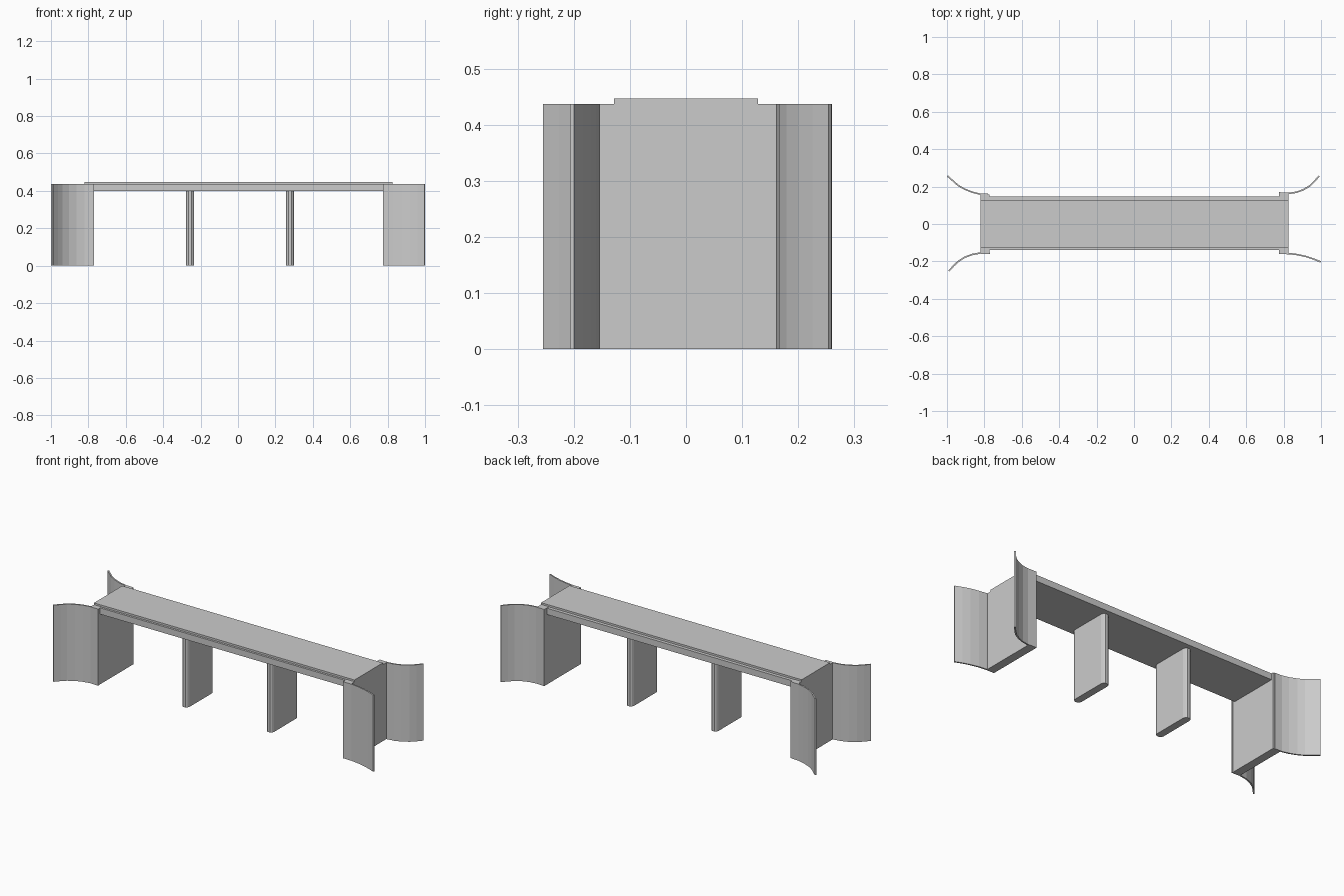
import bpy, bmesh
from mathutils import Vector

if "Cube" in bpy.data.objects:
    bpy.data.objects.remove(bpy.data.objects["Cube"])


def prism(name, pts, z0, z1, smooth=False):
    """Extrude a closed plan outline from z0 to z1."""
    bm = bmesh.new()
    face = bm.faces.new([bm.verts.new((x, y, z0)) for x, y in pts])
    ext = bmesh.ops.extrude_face_region(bm, geom=[face])
    verts = [v for v in ext["geom"] if isinstance(v, bmesh.types.BMVert)]
    bmesh.ops.translate(bm, verts=verts, vec=(0, 0, z1 - z0))
    bmesh.ops.recalc_face_normals(bm, faces=bm.faces)
    me = bpy.data.meshes.new(name)
    bm.to_mesh(me)
    bm.free()
    ob = bpy.data.objects.new(name, me)
    bpy.context.collection.objects.link(ob)
    return ob


def box(name, x0, x1, y0, y1, z0, z1):
    return prism(name, [(x0, y0), (x1, y0), (x1, y1), (x0, y1)], z0, z1)


def ribbon(name, path, z1, t=0.008):
    """Thin wall following a plan path."""
    p = [Vector(q) for q in path]
    a, b = [], []
    for i, q in enumerate(p):
        d = (p[min(i + 1, len(p) - 1)] - p[max(i - 1, 0)]).normalized()
        n = Vector((-d.y, d.x)) * t / 2
        a.append(q + n)
        b.append(q - n)
    return prism(name, a + b[::-1], 0, z1)


TOP = 0.437

# Road deck and the wider beam under it
box("road_deck", -0.82, 0.825, -0.128, 0.128, TOP - 0.005, 0.447)
box("deck_beam", -0.81, 0.815, -0.14, 0.147, 0.40, TOP - 0.001)

# End abutments
box("left_abutment", -0.82, -0.772, -0.156, 0.158, 0, TOP)
box("right_abutment", 0.776, 0.825, -0.156, 0.163, 0, TOP)

# Piers with rounded noses
for name, x in (("left_pier", -0.256), ("right_pier", 0.278)):
    w, l, c = 0.021, 0.12, 0.014
    half = [(w, l - c * 1.3), (w * 0.8, l - c * 0.5), (w * 0.35, l)]
    back = half + [(-a, b) for a, b in half[::-1]]
    outline = back + [(-a, -b) for a, b in back]
    prism(name, [(x + a, b) for a, b in outline], 0, 0.405)

# Curved wing walls
wings = {
    "front_left_wing": [(-0.77, -0.157), (-0.82, -0.155), (-0.865, -0.163), (-0.905, -0.178),
                        (-0.94, -0.2), (-0.965, -0.224), (-0.99, -0.252)],
    "back_left_wing": [(-0.78, 0.158), (-0.825, 0.16), (-0.865, 0.17), (-0.905, 0.186),
                       (-0.94, 0.206), (-0.965, 0.228), (-0.998, 0.257)],
    "back_right_wing": [(0.776, 0.166), (0.83, 0.164), (0.87, 0.17), (0.905, 0.183),
                        (0.94, 0.204), (0.965, 0.228), (0.99, 0.257)],
    "front_right_wing": [(0.776, -0.157), (0.83, -0.158), (0.875, -0.164), (0.92, -0.174),
                         (0.96, -0.187), (0.999, -0.203)],
}
for name, path in wings.items():
    ribbon(name, path, TOP)
